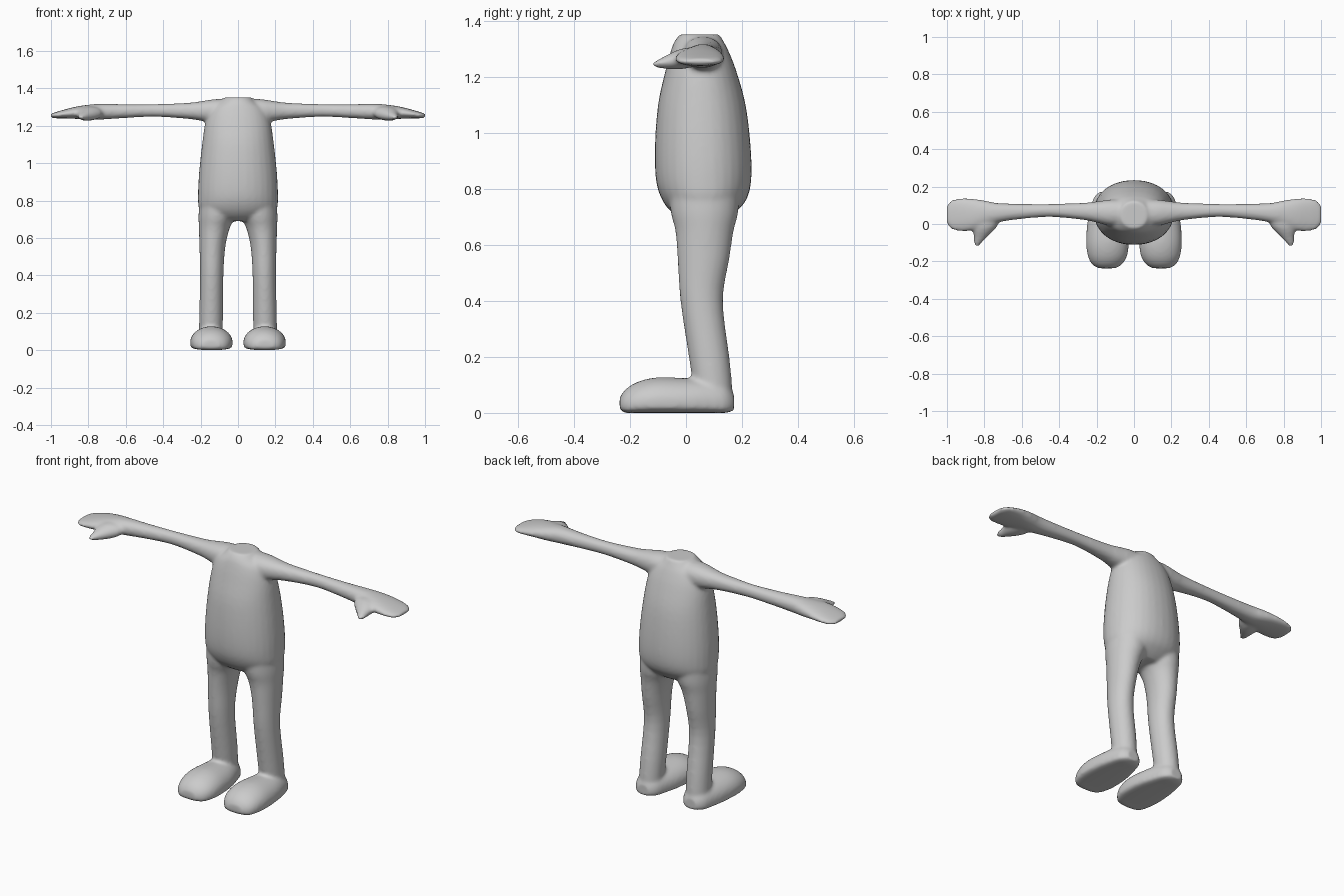
import bpy, bmesh, math

SEG = 32
bm = bmesh.new()


def smooth_stations(rows, steps=4):
    """Catmull-Rom resampling of loft stations."""
    out = []
    for i in range(len(rows) - 1):
        p0, p1, p2, p3 = (rows[max(0, min(len(rows) - 1, i + k))] for k in (-1, 0, 1, 2))
        for s in range(steps):
            t = s / steps
            out.append([0.5 * (2 * b + (c - a) * t + (2 * a - 5 * b + 4 * c - d) * t * t
                               + (3 * b - a - 3 * c + d) * t ** 3)
                        for a, b, c, d in zip(p0, p1, p2, p3)])
    return out + [list(rows[-1])]


def loft(rows, axis, side=1, power=1.0, flat=False):
    """Rows are (position, u_min, u_max, v_min, v_max) along the given axis."""
    rings = []
    for t, u0, u1, v0, v1 in smooth_stations(rows):
        uc, ur = (u0 + u1) / 2, (u1 - u0) / 2
        vc = v0 + (v1 - v0) * (0.33 if flat else 0.5)
        ring = []
        for k in range(SEG):
            a = 2 * math.pi * k / SEG
            c, s = math.cos(a), math.sin(a)
            e = 0.35 if flat and s < 0 else power
            u = uc + ur * math.copysign(abs(c) ** power, c)
            v = vc + (v1 - vc if s > 0 else vc - v0) * math.copysign(abs(s) ** e, s)
            x, y, z = {'x': (t, u, v), 'y': (u, t, v), 'z': (u, v, t)}[axis]
            ring.append(bm.verts.new((x * side, y, z)))
        rings.append(ring)
    for a, b in zip(rings, rings[1:]):
        for k in range(SEG):
            n = (k + 1) % SEG
            bm.faces.new((a[k], a[n], b[n], b[k]))
    bm.faces.new(rings[0])
    bm.faces.new(rings[-1])


# torso, from the crotch up to the open collar
loft([(0.69, -0.10, 0.10, -0.01, 0.14),
      (0.715, -0.17, 0.17, -0.05, 0.175),
      (0.76, -0.209, 0.209, -0.085, 0.215),
      (0.83, -0.214, 0.214, -0.107, 0.233),
      (0.95, -0.208, 0.208, -0.111, 0.231),
      (1.10, -0.192, 0.192, -0.10, 0.213),
      (1.22, -0.174, 0.174, -0.074, 0.18),
      (1.29, -0.145, 0.145, -0.055, 0.153),
      (1.325, -0.10, 0.10, -0.042, 0.135),
      (1.352, -0.07, 0.07, -0.022, 0.12)], 'z', power=0.93)

for side in (1, -1):
    # leg
    loft([(0.04, 0.085, 0.208, 0.035, 0.168),
          (0.12, 0.082, 0.208, 0.022, 0.163),
          (0.20, 0.08, 0.207, 0.01, 0.155),
          (0.40, 0.078, 0.203, -0.02, 0.132),
          (0.55, 0.068, 0.206, -0.03, 0.155),
          (0.65, 0.045, 0.209, -0.038, 0.17),
          (0.72, 0.015, 0.211, -0.055, 0.187),
          (0.82, 0.01, 0.205, -0.06, 0.19)], 'z', side)
    # foot with a flat sole
    loft([(-0.237, 0.10, 0.19, 0.012, 0.055),
          (-0.215, 0.063, 0.225, 0.0, 0.085),
          (-0.17, 0.037, 0.247, 0.0, 0.112),
          (-0.10, 0.028, 0.256, 0.0, 0.127),
          (0.0, 0.037, 0.25, 0.0, 0.124),
          (0.08, 0.058, 0.234, 0.0, 0.12),
          (0.14, 0.08, 0.215, 0.0, 0.105),
          (0.171, 0.11, 0.185, 0.008, 0.07)], 'y', side, flat=True)
    # arm and mitten hand
    loft([(0.0, -0.01, 0.13, 1.22, 1.345),
          (0.12, -0.01, 0.13, 1.215, 1.342),
          (0.19, 0.005, 0.122, 1.225, 1.332),
          (0.27, 0.022, 0.113, 1.237, 1.322),
          (0.45, 0.038, 0.107, 1.248, 1.315),
          (0.62, 0.025, 0.108, 1.24, 1.315),
          (0.73, 0.008, 0.112, 1.233, 1.317),
          (0.80, -0.012, 0.126, 1.233, 1.312),
          (0.87, -0.036, 0.136, 1.237, 1.301),
          (0.94, -0.037, 0.136, 1.239, 1.283),
          (0.98, -0.025, 0.125, 1.24, 1.271),
          (1.003, 0.005, 0.095, 1.245, 1.263)], 'x', side, power=0.9)
    # thumb
    loft([(0.07, 0.72, 0.84, 1.245, 1.30),
          (0.0, 0.725, 0.86, 1.23, 1.303),
          (-0.035, 0.75, 0.862, 1.226, 1.294),
          (-0.07, 0.785, 0.856, 1.228, 1.277),
          (-0.10, 0.812, 0.856, 1.232, 1.262),
          (-0.118, 0.828, 0.85, 1.237, 1.252)], 'y', side)

bmesh.ops.recalc_face_normals(bm, faces=bm.faces[:])
mesh = bpy.data.meshes.new("body")
bm.to_mesh(mesh)
bm.free()
body = bpy.data.objects.new("body", mesh)
bpy.context.collection.objects.link(body)

# fuse the limbs and torso into one soft skin
skin = body.modifiers.new("skin", 'REMESH')
skin.mode = 'VOXEL'
skin.voxel_size = 0.009
skin.use_smooth_shade = True
soften = body.modifiers.new("soften", 'SMOOTH')
soften.factor = 0.5
soften.iterations = 8

grey = bpy.data.materials.new("plain grey")
grey.diffuse_color = (0.6, 0.6, 0.6, 1)
mesh.materials.append(grey)
